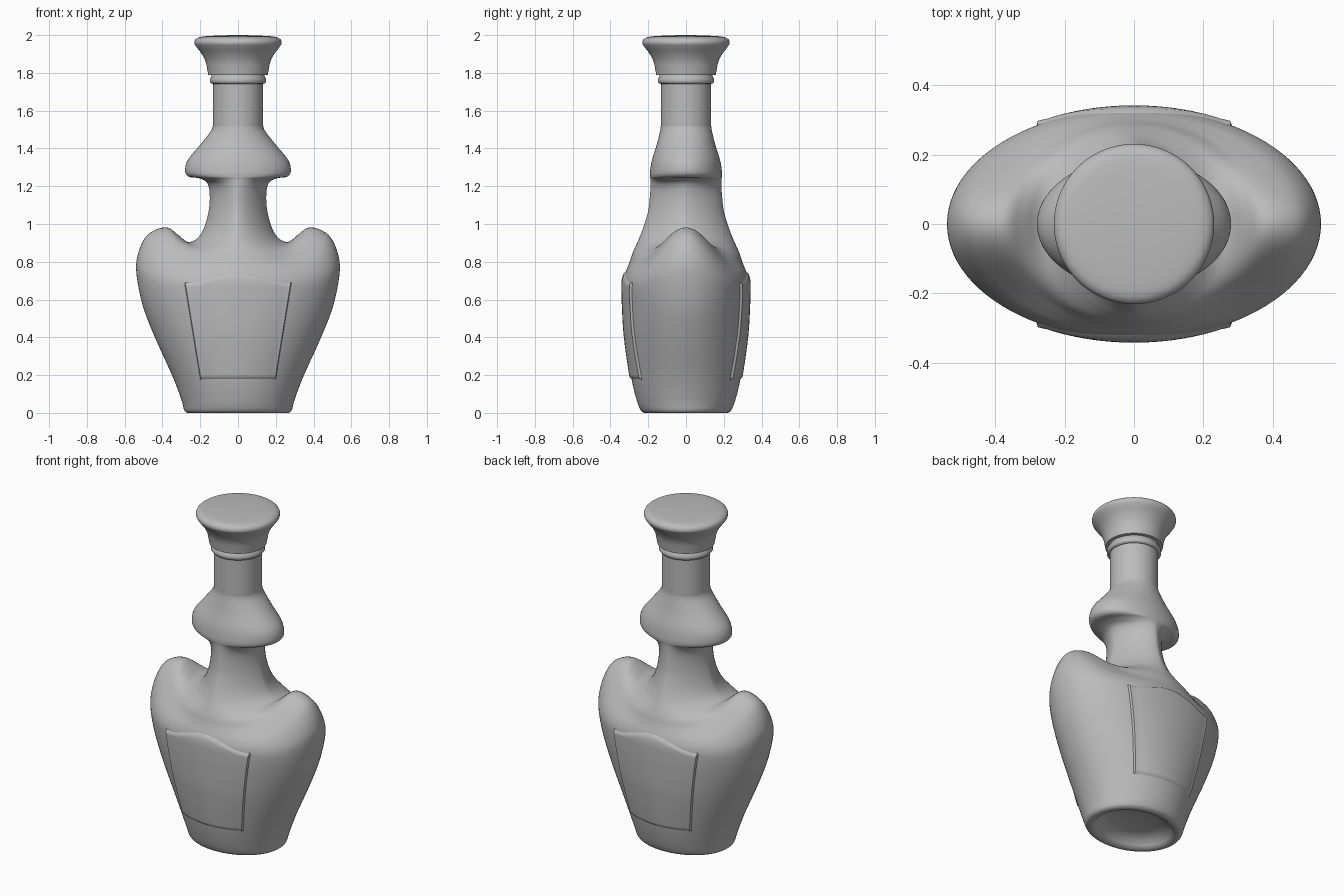
import bpy, bmesh, math
from mathutils import Vector
from mathutils.bvhtree import BVHTree

if "Cube" in bpy.data.objects:
    bpy.data.objects.remove(bpy.data.objects["Cube"])

grey = bpy.data.materials.new("plain grey")
grey.use_nodes = True
COLOUR = (0.5, 0.5, 0.5, 1)
grey.diffuse_color = COLOUR
grey.node_tree.nodes["Principled BSDF"].inputs["Base Color"].default_value = COLOUR


def finish(bm, name, angle=40):
    bmesh.ops.recalc_face_normals(bm, faces=bm.faces[:])
    mesh = bpy.data.meshes.new(name)
    bm.to_mesh(mesh)
    bm.free()
    mesh.materials.append(grey)
    obj = bpy.data.objects.new(name, mesh)
    bpy.context.collection.objects.link(obj)
    bpy.ops.object.select_all(action='DESELECT')
    obj.select_set(True)
    bpy.context.view_layer.objects.active = obj
    bpy.ops.object.shade_smooth_by_angle(angle=math.radians(angle))
    return obj


def spline(rows, steps):
    """Catmull-Rom interpolation through rows of numbers."""
    out = []
    for i in range(len(rows) - 1):
        quad = [rows[max(0, min(len(rows) - 1, i + k))] for k in (-1, 0, 1, 2)]
        for s in range(steps):
            t = s / steps
            out.append([b + t / 2 * (c - a + t * (2 * a - 5 * b + 4 * c - d
                        + t * (3 * (b - c) + d - a))) for a, b, c, d in zip(*quad)])
    return out + [rows[-1]]


def signed_power(v, p):
    return math.copysign(abs(v) ** p, v)


def loft(rows, segments=96):
    """Rows: side radius, side height, front radius, front height, pinch."""
    bm = bmesh.new()
    rings = []
    for rx, zx, ry, zy, pinch in rows:
        ring = []
        for k in range(segments):
            a = 2 * math.pi * k / segments
            c, s = math.cos(a), math.sin(a)
            w = abs(c) ** 6
            ring.append(bm.verts.new((rx * signed_power(c, pinch),
                                      ry * signed_power(s, pinch),
                                      zy + (zx - zy) * w)))
        rings.append(ring)
    for low, high in zip(rings, rings[1:]):
        for k in range(segments):
            n = (k + 1) % segments
            bm.faces.new((low[k], low[n], high[n], high[k]))
    bm.faces.new(rings[0])
    bm.faces.new(rings[-1])
    return bm


def lathe(profile, name, angle=40):
    return finish(loft([(r, z, r, z, 1) for r, z in profile]), name, angle)


# Bottle body with raised shoulders, pinched waist and flared collar
sections = [
    (.27, 0, .22, 0, 1), (.285, .015, .24, .015, 1), (.3, .07, .262, .07, 1),
    (.345, .19, .29, .19, 1), (.44, .4, .32, .4, 1), (.505, .57, .33, .55, 1),
    (.538, .74, .333, .65, 1), (.53, .84, .332, .7, 1), (.49, .93, .322, .74, 1),
    (.43, .972, .31, .77, 1), (.37, .98, .298, .8, 1), (.32, .945, .285, .84, 1),
    (.265, .905, .268, .88, 1.1), (.215, .925, .25, .92, 1.2),
    (.18, .98, .225, .985, 1.3), (.155, 1.07, .2, 1.07, 1.3),
    (.15, 1.16, .19, 1.16, 1.3), (.165, 1.22, .188, 1.21, 1.2),
    (.21, 1.243, .188, 1.235, 1.1), (.26, 1.25, .19, 1.25, 1),
    (.28, 1.28, .19, 1.28, 1), (.265, 1.34, .18, 1.34, 1),
    (.2, 1.42, .155, 1.42, 1), (.145, 1.49, .138, 1.49, 1),
    (.133, 1.52, .133, 1.52, 1)]
# Hollow under the base
hollow = [(rx, z, ry, z, 1) for rx, ry, z in
          ((.02, .015, .06), (.14, .11, .055), (.2, .155, .04), (.225, .18, .015), (.24, .195, 0))]
body_bm = loft(hollow + spline(sections, 5))
surface = BVHTree.FromBMesh(body_bm)
finish(body_bm, "bottle_body", 50)

# Neck, ring and flared stopper
lathe([(.133, 1.515), (.133, 1.76)], "neck")
lathe([(.13, 1.742), (.142, 1.743), (.149, 1.752), (.149, 1.768),
       (.143, 1.776), (.138, 1.795)], "neck_ring", 50)
stopper = [(.14, 1.788), (.158, 1.79), (.163, 1.82), (.172, 1.86), (.192, 1.9),
           (.222, 1.94), (.231, 1.96), (.222, 1.98), (.19, 1.992), (.1, 1.998), (.01, 2)]
lathe([stopper[0]] + spline(stopper[1:], 4), "stopper", 60)


# Raised panels on front and back
def panel(name, side, cols=40, rows=40):
    bm = bmesh.new()
    grid = []
    for j in range(rows + 1):
        v = j / rows
        line = []
        for i in range(cols + 1):
            u = 2 * i / cols - 1
            half = .2 + .085 * v
            top = .69 + .06 * math.cos(u * math.pi / 2) ** 2 + .012 * max(0, abs(u) - .8)
            x, z = u * half, .175 + v * (top - .175)
            hit, normal, _, _ = surface.ray_cast(Vector((x, side, z)), Vector((0, -side, 0)))
            edge = i in (0, cols) or j in (0, rows)
            hit.y += side * (-.004 if edge else .009)
            line.append(bm.verts.new(hit))
        grid.append(line)
    # Rim columns and rows sit close to the border for a crisp raised edge
    for j in range(rows + 1):
        for near, border in ((1, 0), (cols - 1, cols)):
            a, b = grid[j][near].co, grid[j][border].co
            a.x, a.z = b.x + (a.x - b.x) * .4, b.z + (a.z - b.z) * .4
    for low, high in zip(grid, grid[1:]):
        for i in range(cols):
            bm.faces.new((low[i], low[i + 1], high[i + 1], high[i]))
    obj = finish(bm, name, 50)
    # Make sure the open sheet faces outward
    if sum(p.normal.y for p in obj.data.polygons) * side < 0:
        obj.data.flip_normals()


panel("front_panel", -1)
panel("back_panel", 1)
